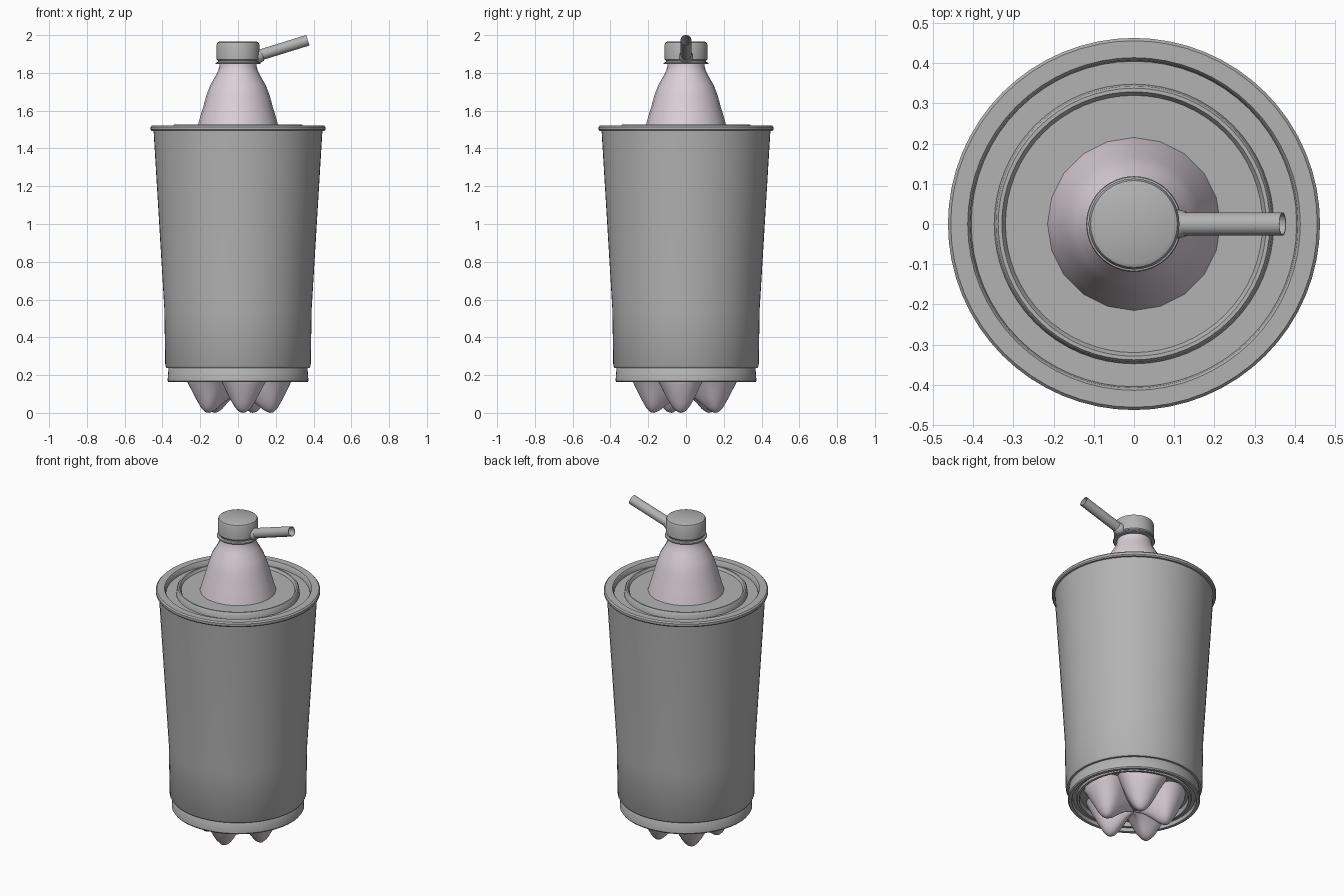
import bpy, bmesh, math
from mathutils import Vector

if "Cube" in bpy.data.objects:
    bpy.data.objects.remove(bpy.data.objects["Cube"])


def material(name, rgb):
    m = bpy.data.materials.new(name)
    m.diffuse_color = (*rgb, 1)
    m.use_nodes = True
    m.node_tree.nodes["Principled BSDF"].inputs["Base Color"].default_value = m.diffuse_color
    return m


GREY = material("cup grey", (0.45, 0.45, 0.45))
PINK = material("pale pink plastic", (0.71, 0.63, 0.68))


def finish(name, bm, mat, angle=35):
    bmesh.ops.remove_doubles(bm, verts=bm.verts, dist=1e-5)
    bmesh.ops.recalc_face_normals(bm, faces=bm.faces)
    me = bpy.data.meshes.new(name)
    bm.to_mesh(me)
    bm.free()
    me.materials.append(mat)
    ob = bpy.data.objects.new(name, me)
    bpy.context.collection.objects.link(ob)
    bpy.ops.object.select_all(action='DESELECT')
    ob.select_set(True)
    bpy.context.view_layer.objects.active = ob
    bpy.ops.object.shade_smooth_by_angle(angle=math.radians(angle))
    return ob


def skin(bm, rings):
    """Join successive closed rings of points with faces."""
    vs = [[bm.verts.new(p) for p in r] for r in rings]
    for a, b in zip(vs, vs[1:]):
        n = len(a)
        for i in range(n):
            j = (i + 1) % n
            bm.faces.new((a[i], a[j], b[j], b[i]))
    return vs


def lathe(name, profile, mat, n=64, angle=35):
    bm = bmesh.new()
    skin(bm, [[(max(r, 1e-7) * math.cos(2 * math.pi * i / n),
                max(r, 1e-7) * math.sin(2 * math.pi * i / n), z)
               for i in range(n)] for r, z in profile])
    bmesh.ops.remove_doubles(bm, verts=bm.verts, dist=1e-5)
    return finish(name, bm, mat, angle)


def lerp(table, x):
    for (x0, y0), (x1, y1) in zip(table, table[1:]):
        if x <= x1:
            return y0 + (y1 - y0) * (x - x0) / (x1 - x0)
    return table[-1][1]


# Tapered cup wall with a small shoulder above the bottom collar
lathe("cup_body", [(0.365, 0.238), (0.378, 0.238), (0.385, 0.25), (0.39, 0.55),
                   (0.447, 1.495), (0.44, 1.5)], GREY)

# Bottom collar with stepped recessed floor
lathe("bottom_collar", [(0.36, 0.245), (0.368, 0.235), (0.373, 0.17), (0.368, 0.163),
                        (0.350, 0.163), (0.346, 0.185), (0.325, 0.185), (0.322, 0.172),
                        (0.308, 0.172), (0.304, 0.2), (0, 0.2)], GREY)

# Lid: rolled rim, groove, raised ring and flat centre
lathe("lid", [(0.44, 1.492), (0.458, 1.492), (0.463, 1.499), (0.463, 1.513),
              (0.456, 1.521), (0.414, 1.521), (0.408, 1.513), (0.405, 1.49),
              (0.348, 1.49), (0.344, 1.52), (0.338, 1.527), (0.329, 1.527),
              (0.323, 1.518), (0.32, 1.512), (0, 1.512)], GREY)

# Bottle shoulder and neck
lathe("bottle_neck", [(0.217, 1.505), (0.212, 1.525), (0.195, 1.585), (0.184, 1.62),
                      (0.168, 1.68), (0.147, 1.735), (0.118, 1.785), (0.104, 1.815),
                      (0.098, 1.84), (0.098, 1.88)], PINK, 20, 40)

# Five-footed bottle base: blend a foot profile with a valley profile
FOOT = [(0, 0.09), (0.05, 0.08), (0.10, 0.045), (0.14, 0.013), (0.17, 0.0), (0.19, 0.003),
        (0.21, 0.022), (0.24, 0.075), (0.265, 0.125), (0.285, 0.17), (0.295, 0.23)]
VALLEY = [(0, 0.09), (0.10, 0.115), (0.19, 0.17), (0.24, 0.205), (0.295, 0.25)]
bm = bmesh.new()
n, rings = 80, []
for r in [1e-7, 0.03, 0.06, 0.09, 0.115, 0.14, 0.155, 0.17, 0.18, 0.19, 0.2, 0.21, 0.225,
          0.24, 0.2525, 0.265, 0.275, 0.285, 0.295]:
    ring = []
    for i in range(n):
        phi = math.radians(72) * ((i / n * 5 + 0.5) % 1 - 0.5)
        w = math.cos(2.5 * phi)
        a = 2 * math.pi * i / n + math.radians(-81)
        z = w * lerp(FOOT, r) + (1 - w) * lerp(VALLEY, r)
        ring.append((r * math.cos(a), r * math.sin(a), z))
    rings.append(ring)
skin(bm, rings)
finish("bottle_base", bm, PINK, 50)

# Bottle cap and the thin ring under it
lathe("cap", [(0, 1.868), (0.108, 1.866), (0.113, 1.872), (0.113, 1.95), (0.108, 1.961),
              (0.098, 1.966), (0, 1.966)], GREY, 48)
lathe("cap_ring", [(0.09, 1.846), (0.117, 1.846), (0.119, 1.85), (0.117, 1.855),
                   (0.106, 1.858), (0.106, 1.87)], GREY, 48)


def tube(name, pts, radii, mat, n=24):
    """Sweep circles along points in the XZ plane."""
    bm = bmesh.new()
    rings = []
    pts = [Vector(p) for p in pts]
    axis = (pts[2] - pts[1]).normalized()
    up = Vector((-axis.z, 0, axis.x))
    for p, r in zip(pts, radii):
        rings.append([p + r * (math.cos(t) * Vector((0, 1, 0)) + math.sin(t) * up)
                      for t in [2 * math.pi * i / n for i in range(n)]])
    skin(bm, rings)
    return finish(name, bm, mat)


# Hollow straw leaving the side of the cap, with a flared root
A, B = Vector((0.09, 0, 1.886)), Vector((0.370, 0, 1.973))
tube("straw", [A, B, A.lerp(B, 0.999), A], [0.029, 0.029, 0.026, 0.026], GREY)
tube("straw_root", [(0.095, 0, 1.884), (0.108, 0, 1.888), (0.126, 0, 1.894), (0.13, 0, 1.895)],
     [0.036, 0.036, 0.032, 0.028], GREY)
